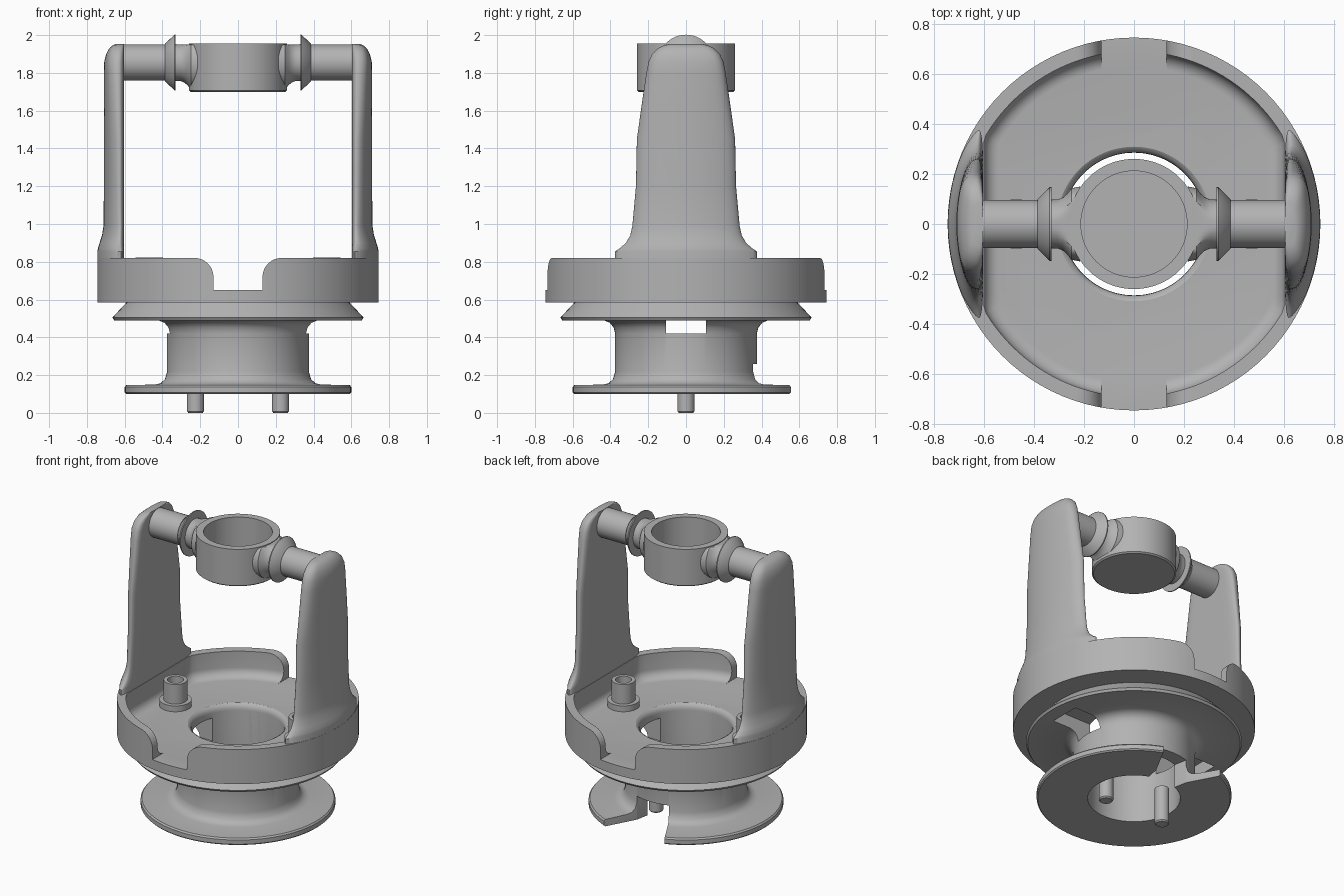
import bpy, bmesh, math
from mathutils import Matrix

cube = bpy.data.objects.get("Cube")
if cube:
    bpy.data.objects.remove(cube, do_unlink=True)

grey = bpy.data.materials.new("plain grey")
grey.use_nodes = True
GREY = (0.45, 0.45, 0.45, 1)
grey.diffuse_color = GREY
grey.node_tree.nodes["Principled BSDF"].inputs["Base Color"].default_value = GREY


def make(name, bm, mat=True):
    bmesh.ops.recalc_face_normals(bm, faces=bm.faces)
    me = bpy.data.meshes.new(name)
    bm.to_mesh(me)
    bm.free()
    ob = bpy.data.objects.new(name, me)
    bpy.context.collection.objects.link(ob)
    me.materials.append(grey)
    return ob


def loft(name, loops, closed=False):
    """Skin a list of equal-length point loops; cap the ends unless closed."""
    bm = bmesh.new()
    rows = [[bm.verts.new(p) for p in loop] for loop in loops]
    n = len(rows[0])
    pairs = list(zip(rows, rows[1:])) + ([(rows[-1], rows[0])] if closed else [])
    for a, b in pairs:
        for i in range(n):
            j = (i + 1) % n
            bm.faces.new((a[i], a[j], b[j], b[i]))
    if not closed:
        bm.faces.new(rows[0])
        bm.faces.new(rows[-1])
    return make(name, bm)


def ring(r, z, n=96):
    return [(r * math.cos(math.tau * i / n), r * math.sin(math.tau * i / n), z)
            for i in range(n)]


def lathe(name, profile, closed=False, n=96):
    return loft(name, [ring(r, z, n) for r, z in profile], closed)


def prism_xz(name, pts, y0, y1):
    return loft(name, [[(x, y, z) for x, z in pts] for y in (y0, y1)])


def box(name, x0, x1, y0, y1, z0, z1):
    return prism_xz(name, [(x0, z0), (x1, z0), (x1, z1), (x0, z1)], y0, y1)


def boolean(target, tool, op="DIFFERENCE"):
    mod = target.modifiers.new("cut", "BOOLEAN")
    mod.object, mod.operation, mod.solver = tool, op, "EXACT"
    bpy.context.view_layer.update()
    deps = bpy.context.evaluated_depsgraph_get()
    me = bpy.data.meshes.new_from_object(target.evaluated_get(deps))
    target.modifiers.clear()
    target.data = me
    bpy.data.objects.remove(tool, do_unlink=True)


def mirror_copy(ob, name):
    new = ob.copy()
    new.data = ob.data.copy()
    new.data.transform(Matrix.Scale(-1, 4, (1, 0, 0)))
    new.data.flip_normals()
    new.name = name
    bpy.context.collection.objects.link(new)


# Turned body: foot flange, neck, drip disc and tray block with a bore
body = lathe("body", [
    (.285, .10), (.592, .10), (.60, .108), (.60, .137), (.592, .147), (.44, .15),
    (.41, .157), (.387, .178), (.375, .22), (.375, .42), (.383, .452), (.403, .477),
    (.435, .49), (.655, .49), (.665, .505), (.59, .585), (.745, .585), (.745, .82),
    (.285, .82)], closed=True)


# Tray hollow: circle trimmed by two flat walls, rounded at the floor
def tray_outline(d, z):
    lim, r = .60 - d, .69 - d
    return [(max(-lim, min(lim, x)), y, z) for x, y, _ in ring(r, z, 128)]


fillet = [(.06 * (1 - math.sin(a)), .65 + .06 * (1 - math.cos(a)))
          for a in [math.radians(15 * k) for k in range(7)]]
boolean(body, loft("tray_cutter", [tray_outline(d, z) for d, z in fillet + [(0, .95)]]))

# Rounded bore lip
boolean(body, lathe("lip_cutter", [(.284, .60), (.287, .625), (.296, .642), (.312, .652),
                                   (.312, .70)]))

# Front and back gaps in the rim with rounded shoulders
side = [(.13, .6502)] + [(.23 - .1 * math.cos(a), .72 + .1 * math.sin(a))
                         for a in [math.radians(10 * k) for k in range(10)]] + [(.23, .95)]
gap = side + [(-x, z) for x, z in reversed(side)]
for s in (-1, 1):
    boolean(body, prism_xz("gap_cutter", gap, s * .60, s * .85))

# Side windows under the drip disc
for s in (-1, 1):
    boolean(body, box("window_cutter", s * .25, s * .56, -.105, .105, .42, .575))

# Tapered opening at the back of the foot
wedge = [(-.09, .20), (.09, .20), (.12, .355), (.26, .615), (-.26, .615), (-.12, .355)]
boolean(body, loft("foot_cutter", [[(x, y, z) for x, y in wedge] for z in (.05, .26)]))


# Upright arm: flat inside, curved outside, with a flared foot and rounded top
def arm_section(z, w, r, inner=.603, steps=28):
    outer, back = [], []
    for k in range(steps + 1):
        t = math.sin(math.pi * (k / steps - .5))
        y = w * t
        thick = math.sqrt(r * r - y * y) - inner
        end = math.sqrt(max(0, 1 - abs(t) ** 10))
        mid = inner + thick * .4
        outer.append((mid + thick * .6 * end, y, z))
        if 0 < k < steps:
            back.append((mid - thick * .4 * end, y, z))
    return outer + back[::-1]


arm = loft("left_arm", [arm_section(*s) for s in [
    (.66, .375, .744), (.855, .375, .744), (.87, .352, .742), (.90, .318, .733),
    (.94, .295, .720), (.99, .284, .712), (1.2, .265, .710), (1.45, .260, .710),
    (1.62, .236, .710), (1.80, .210, .710), (1.86, .198, .708), (1.90, .180, .698),
    (1.93, .150, .682), (1.947, .115, .662), (1.953, .085, .645)]])
mirror_copy(arm, "right_arm")

# Screw boss in the tray
boss = lathe("left_boss", [(.05, .64), (.10, .64), (.10, .69), (.073, .69), (.073, .823),
                           (.05, .823)], closed=True, n=40)
boss.data.transform(Matrix.Translation((.47, 0, 0)))
mirror_copy(boss, "right_boss")

# Locating pin under the foot
pin = lathe("left_pin", [(.038, 0), (.045, .008), (.045, .25)], n=32)
pin.data.transform(Matrix.Translation((.225, 0, 0)))
mirror_copy(pin, "right_pin")

# Cross rod with a conical collar, flaring into the cup
AXIS = Matrix.Translation((0, 0, 1.855)) @ Matrix.Rotation(math.pi / 2, 4, "Y")
rod = lathe("left_rod", [
    (.150, .215), (.143, .25), (.122, .266), (.106, .284), (.098, .305), (.097, .33),
    (.147, .33), (.147, .337), (.100, .385), (.096, .386), (.096, .62)], n=48)
rod.data.transform(AXIS)
# keep the flare within the cup height
for v in rod.data.vertices:
    v.co.z = max(1.705, min(1.95, v.co.z)) if v.co.x < .32 else v.co.z
mirror_copy(rod, "right_rod")

# Centre cup, open at the top
cup = lathe("cup", [(.25, 1.70), (.26, 1.708), (.26, 1.955), (.212, 1.955), (.212, 1.735)])
boolean_hole = lathe("cup_bore", [(.2125, 1.735), (.2125, 2.1)])
for ob in (rod, bpy.data.objects["right_rod"]):
    tool = boolean_hole.copy()
    bpy.context.collection.objects.link(tool)
    boolean(ob, tool)
bpy.data.objects.remove(boolean_hole, do_unlink=True)

# Smooth shading with crisp edges
bpy.ops.object.select_all(action="DESELECT")
for ob in bpy.context.scene.objects:
    if ob.type == "MESH":
        ob.select_set(True)
        bpy.context.view_layer.objects.active = ob
bpy.ops.object.shade_smooth_by_angle(angle=math.radians(32))
